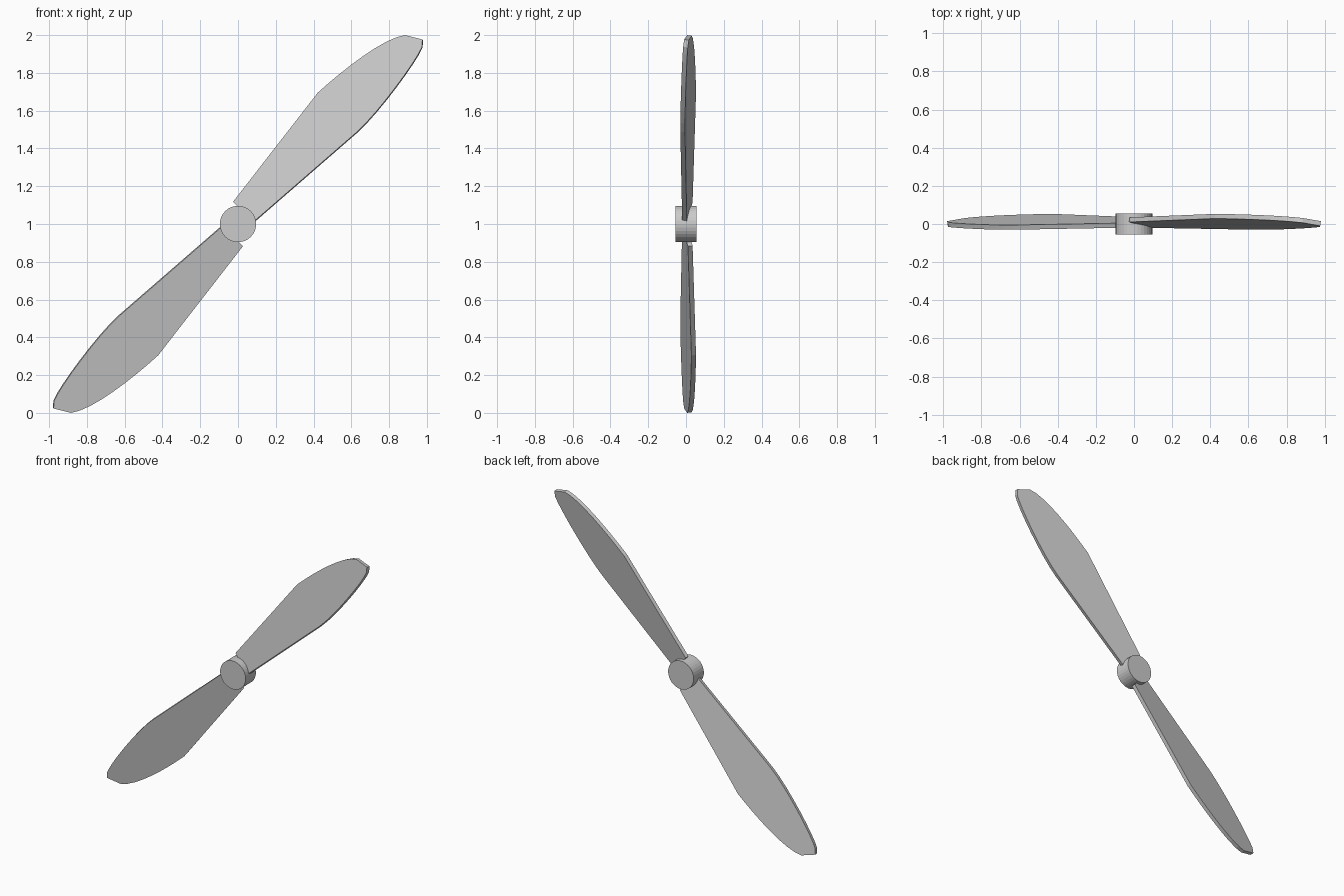
import bpy, bmesh, math
from mathutils import Vector
from mathutils.geometry import interpolate_bezier

if "Cube" in bpy.data.objects:
    bpy.data.objects.remove(bpy.data.objects["Cube"])

CENTER = Vector((0, 0, 1))
PITCH = 0.2        # rise in y per unit across the blade
THICK = 0.025


def blade_outline():
    """Front outline in (x, z) relative to the hub centre."""
    def curve(*pts):
        return interpolate_bezier(*[Vector(p) for p in pts], 9)
    root_high, root_low = Vector((-0.026, 0.118)), Vector((0.080, 0.010))
    high = curve((0.423, 0.696), (0.56, 0.82), (0.77, 0.985), (0.884, 1.0))
    low = curve((0.974, 0.938), (0.947, 0.868), (0.747, 0.594), (0.630, 0.488))
    return [root_high, *high, Vector((0.976, 0.977)), *low, root_low]


def add_blade(name, sign):
    bm = bmesh.new()
    across = Vector((-1, 0, 1)).normalized()
    back = (Vector((0, 1, 0)) - PITCH * across).normalized() * THICK
    front_verts, back_verts = [], []
    for p in blade_outline():
        flat = Vector((p.x, 0, p.y))
        v = flat + Vector((0, -0.01 + PITCH * flat.dot(across), 0))
        for offset, verts in ((Vector(), front_verts), (back, back_verts)):
            q = v + offset
            verts.append(bm.verts.new((sign * q.x, q.y, sign * q.z)))
    bm.faces.new(front_verts)
    bm.faces.new(back_verts[::-1])
    n = len(front_verts)
    for i in range(n):
        j = (i + 1) % n
        bm.faces.new((front_verts[i], back_verts[i], back_verts[j], front_verts[j]))
    bmesh.ops.recalc_face_normals(bm, faces=bm.faces)
    mesh = bpy.data.meshes.new(name)
    bm.to_mesh(mesh)
    bm.free()
    obj = bpy.data.objects.new(name, mesh)
    obj.location = CENTER
    bpy.context.collection.objects.link(obj)


# Two pitched blades, half a turn apart
add_blade("upper_blade", 1)
add_blade("lower_blade", -1)

# Central hub
bpy.ops.mesh.primitive_cylinder_add(vertices=32, radius=0.096, depth=0.11,
                                    location=CENTER, rotation=(math.pi / 2, 0, 0))
bpy.context.object.name = "hub"
